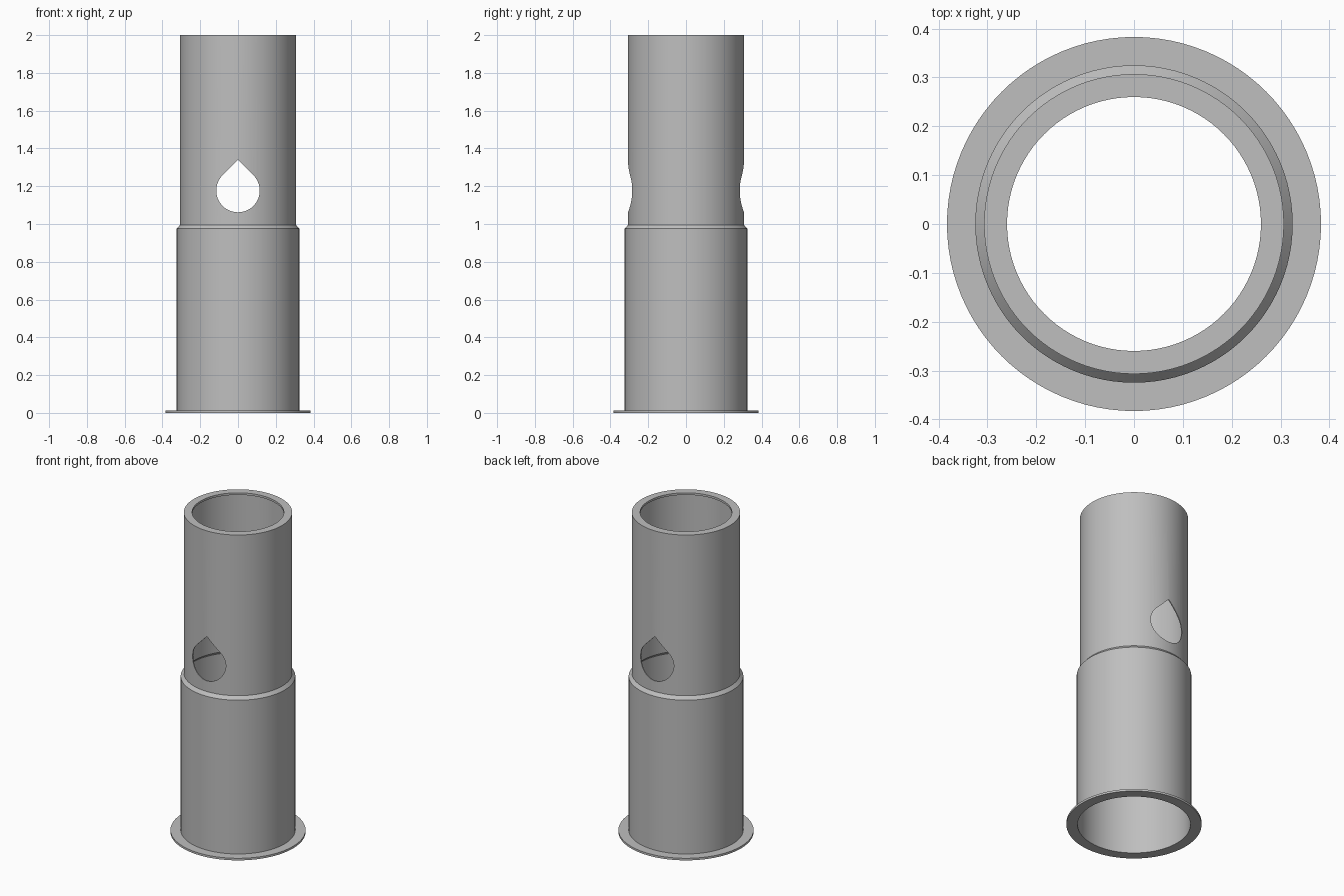
import bpy
import bmesh
from math import pi, sin, cos, sqrt, radians

SEGMENTS = 96

if "Cube" in bpy.data.objects:
    bpy.data.objects.remove(bpy.data.objects["Cube"])

grey = bpy.data.materials.new("plain grey")
grey.use_nodes = True
grey.diffuse_color = (0.52, 0.52, 0.52, 1)
grey.node_tree.nodes["Principled BSDF"].inputs["Base Color"].default_value = grey.diffuse_color


def finish(bm, name):
    bmesh.ops.recalc_face_normals(bm, faces=bm.faces)
    mesh = bpy.data.meshes.new(name)
    bm.to_mesh(mesh)
    bm.free()
    mesh.materials.append(grey)
    obj = bpy.data.objects.new(name, mesh)
    bpy.context.collection.objects.link(obj)
    return obj


def revolve(name, profile):
    """Spin a closed (radius, height) profile around the z axis."""
    bm = bmesh.new()
    verts = [bm.verts.new((r, 0, z)) for r, z in profile]
    edges = [bm.edges.new((v, verts[i - 1])) for i, v in enumerate(verts)]
    bmesh.ops.spin(bm, geom=verts + edges, axis=(0, 0, 1), cent=(0, 0, 0),
                   angle=2 * pi, steps=SEGMENTS, use_merge=True)
    bmesh.ops.remove_doubles(bm, verts=bm.verts, dist=1e-5)
    return finish(bm, name)


def teardrop_prism(name, centre_z, radius, depth):
    """Teardrop outline, round below and pointed above, pushed along y."""
    steps = 48
    start = radians(135)
    points = [(0, centre_z + radius * sqrt(2))]
    for i in range(steps + 1):
        a = start + radians(270) * i / steps
        points.append((radius * cos(a), centre_z + radius * sin(a)))
    bm = bmesh.new()
    face = bm.faces.new([bm.verts.new((x, -depth / 2, z)) for x, z in points])
    pushed = bmesh.ops.extrude_face_region(bm, geom=[face])["geom"]
    moved = [g for g in pushed if isinstance(g, bmesh.types.BMVert)]
    bmesh.ops.translate(bm, verts=moved, vec=(0, depth, 0))
    return finish(bm, name)


# Thin stepped tube with a base flange and an inward lip at the top
tube = revolve("stepped_tube", [
    (0.32, 0), (0.383, 0), (0.383, 0.013), (0.325, 0.013),   # flange
    (0.325, 0.975), (0.307, 0.995), (0.307, 2),              # outer wall
    (0.26, 2), (0.26, 1.987), (0.301, 1.987),                # top lip
    (0.301, 0.992), (0.32, 0.973),                           # inner wall
])

# Teardrop openings through front and back
cutter = teardrop_prism("teardrop_cutter", 1.177, 0.115, 1)
cutter.hide_render = True
cut = tube.modifiers.new("teardrop openings", "BOOLEAN")
cut.operation = "DIFFERENCE"
cut.solver = "EXACT"
cut.object = cutter

bpy.ops.object.select_all(action="DESELECT")
bpy.context.view_layer.objects.active = tube
tube.select_set(True)
bpy.ops.object.modifier_apply(modifier=cut.name)
bpy.data.objects.remove(cutter)
bpy.ops.object.shade_smooth_by_angle(angle=radians(30))
